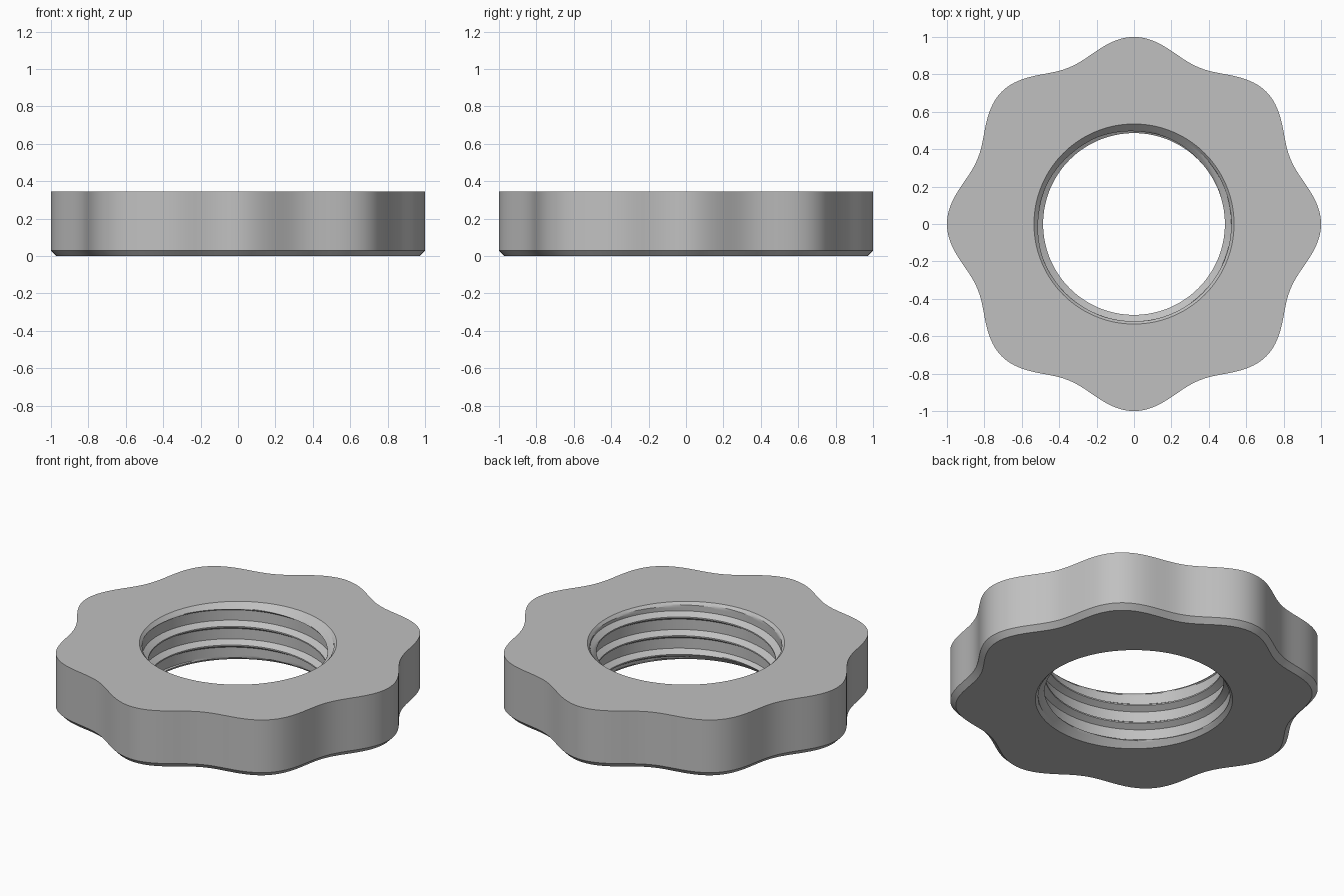
import bpy
import bmesh
from math import cos, sin, tau, radians

if "Cube" in bpy.data.objects:
    bpy.data.objects.remove(bpy.data.objects["Cube"], do_unlink=True)

HEIGHT, CHAMFER = 0.345, 0.03
RIM, ROOT, CREST = 0.535, 0.52, 0.486   # bore radii
PITCH, CREST_FLAT, FLANK = 0.112, 0.008, 0.021
COLS, ROWS, RING = 144, 16, 320


def thread_radius(t):
    """Bore radius at height t above the middle of a thread crest."""
    d = abs((t + PITCH / 2) % PITCH - PITCH / 2) - CREST_FLAT / 2
    return CREST + (ROOT - CREST) * min(max(d / FLANK, 0), 1)


def profile_steps():
    """Heights within one pitch, with rows exactly on the profile corners."""
    c = CREST_FLAT / 2
    corners = [-c - FLANK, -c, c, c + FLANK, PITCH - c - FLANK]
    counts = [4, 1, 4, 7]
    return [a + (b - a) * k / n
            for a, b, n in zip(corners, corners[1:], counts) for k in range(n)]


bm = bmesh.new()

# Threaded bore: one helical strip, opened out by a cone at each mouth
steps = profile_steps()
turns = 7
start = 0.214 - PITCH * (125 / 360 + 3)
grid = []
for i in range(COLS):
    a = tau * i / COLS
    column = []
    for j in range(ROWS * turns):
        t = steps[j % ROWS]
        z = start + t + PITCH * (j // ROWS + i / COLS)
        r = max(thread_radius(t), RIM - z, RIM - (HEIGHT - z))
        column.append(bm.verts.new((r * cos(a), r * sin(a), z)))
    grid.append(column)
for i in range(COLS):
    shift = ROWS if i == COLS - 1 else 0
    here, there = grid[i], grid[(i + 1) % COLS]
    for j in range(ROWS * turns - 1 - shift):
        bm.faces.new((here[j], here[j + 1],
                      there[j + 1 + shift], there[j + shift]))
for z, direction in ((0, -1), (HEIGHT, 1)):
    bmesh.ops.bisect_plane(bm, geom=bm.verts[:] + bm.edges[:] + bm.faces[:],
                           plane_co=(0, 0, z), plane_no=(0, 0, direction),
                           clear_outer=True)
bmesh.ops.remove_doubles(bm, verts=bm.verts, dist=0.00002)


# Wavy grip wall with a chamfered lower edge
def outline(z, inset):
    ring = []
    for i in range(RING):
        a = tau * i / RING
        r = 0.953 + 0.047 * cos(8 * a) - inset
        ring.append(bm.verts.new((r * cos(a), r * sin(a), z)))
    return ring


rings = [outline(0, CHAMFER), outline(CHAMFER, 0), outline(HEIGHT, 0)]
for low, high in zip(rings, rings[1:]):
    for i in range(RING):
        k = (i + 1) % RING
        bm.faces.new((low[i], low[k], high[k], high[i]))

# Flat top and underside between the bore and the grip outline
for z, direction in ((0, -1), (HEIGHT, 1)):
    border = [e for e in bm.edges if e.is_boundary
              and all(abs(v.co.z - z) < 0.0001 for v in e.verts)]
    bmesh.ops.triangle_fill(bm, edges=border, use_beauty=True,
                            normal=(0, 0, direction))
bmesh.ops.recalc_face_normals(bm, faces=bm.faces)

mesh = bpy.data.meshes.new("lobed_nut")
bm.to_mesh(mesh)
bm.free()
nut = bpy.data.objects.new("lobed_nut", mesh)
bpy.context.collection.objects.link(nut)

# Plain grey finish
grey = bpy.data.materials.new("plain_grey")
grey.use_nodes = True
colour = (0.53, 0.53, 0.53, 1)
grey.diffuse_color = colour
grey.node_tree.nodes["Principled BSDF"].inputs["Base Color"].default_value = colour
mesh.materials.append(grey)

bpy.ops.object.select_all(action="DESELECT")
nut.select_set(True)
bpy.context.view_layer.objects.active = nut
bpy.ops.object.shade_smooth_by_angle(angle=radians(25))
